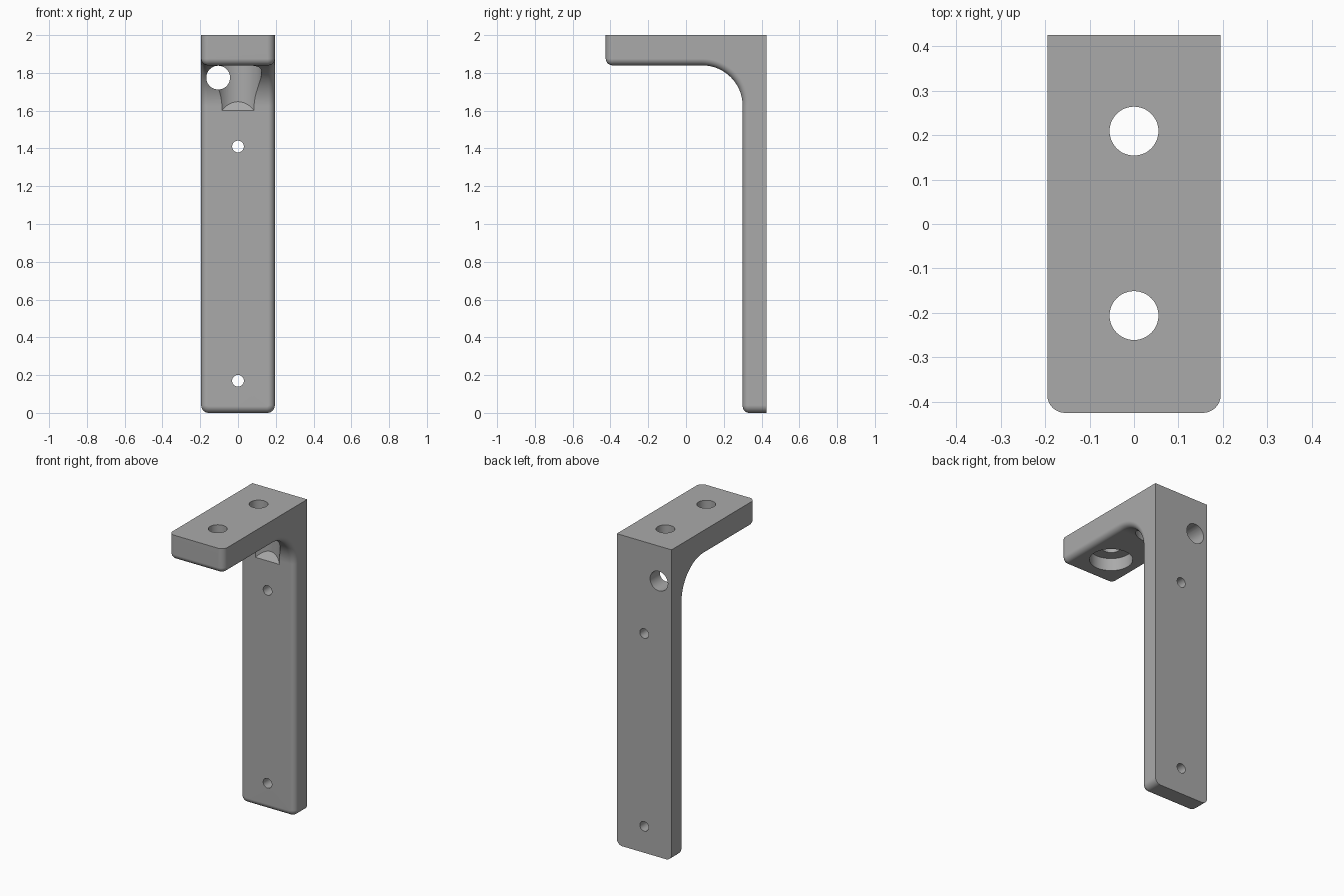
import bpy, bmesh, math
from mathutils import Matrix

cube = bpy.data.objects.get("Cube")
if cube:
    bpy.data.objects.remove(cube, do_unlink=True)

HALF_W, HALF_D, HEIGHT = 0.195, 0.425, 2.0
WALL_Y, ARM_Z, FILLET = 0.30, 1.84, 0.215

grey = bpy.data.materials.new("grey")
grey.use_nodes = True
colour = (0.4, 0.4, 0.4, 1)
grey.diffuse_color = colour
grey.node_tree.nodes["Principled BSDF"].inputs["Base Color"].default_value = colour


def to_object(bm, name):
    mesh = bpy.data.meshes.new(name)
    bmesh.ops.recalc_face_normals(bm, faces=bm.faces[:])
    bm.to_mesh(mesh)
    bm.free()
    obj = bpy.data.objects.new(name, mesh)
    mesh.materials.append(grey)
    bpy.context.collection.objects.link(obj)
    return obj


def round_edges(bm, edges, radius, segments):
    bmesh.ops.bevel(bm, geom=edges, offset=radius, segments=segments,
                    affect='EDGES', profile=0.5, clamp_overlap=True)


def is_inner(face):
    # Underside of the arm, the fillet, and the front of the upright
    n, c = face.normal, face.calc_center_median()
    return abs(n.x) < 0.01 and ((n.z < -0.01 and c.z > 0.5) or (n.y < -0.01 and c.y > 0))


# L-shaped side profile with a filleted inner corner, extruded across x
profile = [(HALF_D, 0), (HALF_D, HEIGHT), (-HALF_D, HEIGHT), (-HALF_D, ARM_Z)]
for i in range(21):
    a = math.pi / 2 * (1 - i / 20)
    profile.append((WALL_Y - FILLET + FILLET * math.cos(a),
                    ARM_Z - FILLET + FILLET * math.sin(a)))
profile.append((WALL_Y, 0))

bm = bmesh.new()
side = bm.faces.new([bm.verts.new((-HALF_W, y, z)) for y, z in profile])
new = bmesh.ops.extrude_face_region(bm, geom=[side])["geom"]
bmesh.ops.translate(bm, vec=(2 * HALF_W, 0, 0),
                    verts=[v for v in new if isinstance(v, bmesh.types.BMVert)])
bmesh.ops.recalc_face_normals(bm, faces=bm.faces[:])

# Round the corners of the arm tip and of the upright's foot
corners = []
for e in bm.edges:
    a, b = e.verts[0].co, e.verts[1].co
    tip = max(a.y, b.y) < -HALF_D + 0.001
    foot = max(a.z, b.z) < 0.001
    if abs(a.x - b.x) < 0.001 and (tip or foot):
        corners.append(e)
round_edges(bm, corners, 0.04, 8)

# Round the whole rim of the inner faces
bm.normal_update()
rim = [e for e in bm.edges if sum(is_inner(f) for f in e.link_faces) == 1]
round_edges(bm, rim, 0.035, 6)
bracket = to_object(bm, "bracket")


def cut_hole(x, centre, radius, low, high, axis, slope=0.0):
    """Cut a round hole along z or y; slope tilts the floor of a z hole."""
    bm = bmesh.new()
    bmesh.ops.create_cone(bm, cap_ends=True, segments=48, radius1=radius,
                          radius2=radius, depth=high - low)
    mid = (low + high) / 2
    if axis == 'Z':
        bmesh.ops.translate(bm, verts=bm.verts[:], vec=(x, centre, mid))
        for v in bm.verts:
            if v.co.z < mid:
                v.co.z += slope * (v.co.y - WALL_Y)
    else:
        bmesh.ops.rotate(bm, verts=bm.verts[:], matrix=Matrix.Rotation(math.pi / 2, 3, 'X'))
        bmesh.ops.translate(bm, verts=bm.verts[:], vec=(x, mid, centre))
    cutter = to_object(bm, "hole_cutter")
    cutter.hide_render = True
    mod = bracket.modifiers.new("hole", 'BOOLEAN')
    mod.operation, mod.solver, mod.object = 'DIFFERENCE', 'EXACT', cutter
    bpy.ops.object.modifier_apply(modifier=mod.name)
    bpy.data.objects.remove(cutter, do_unlink=True)


bpy.ops.object.select_all(action='DESELECT')
bpy.context.view_layer.objects.active = bracket
bracket.select_set(True)

# Counterbored holes in the arm; the rear one runs down into the upright
for y, floor, slope in ((-0.206, 1.7, 0), (0.209, 1.6, 1.4)):
    cut_hole(0, y, 0.125, floor, 1.92, 'Z', slope)
    cut_hole(0, y, 0.055, 1.88, 2.1, 'Z')

# Screw holes in the upright and the larger cable hole
for z in (0.17, 1.41):
    cut_hole(0, z, 0.031, 0.2, 0.5, 'Y')
cut_hole(-0.105, 1.775, 0.063, 0.0, 0.5, 'Y')

bpy.ops.object.shade_smooth_by_angle(angle=math.radians(30))
weighted = bracket.modifiers.new("weighted_normals", 'WEIGHTED_NORMAL')
weighted.keep_sharp = True
